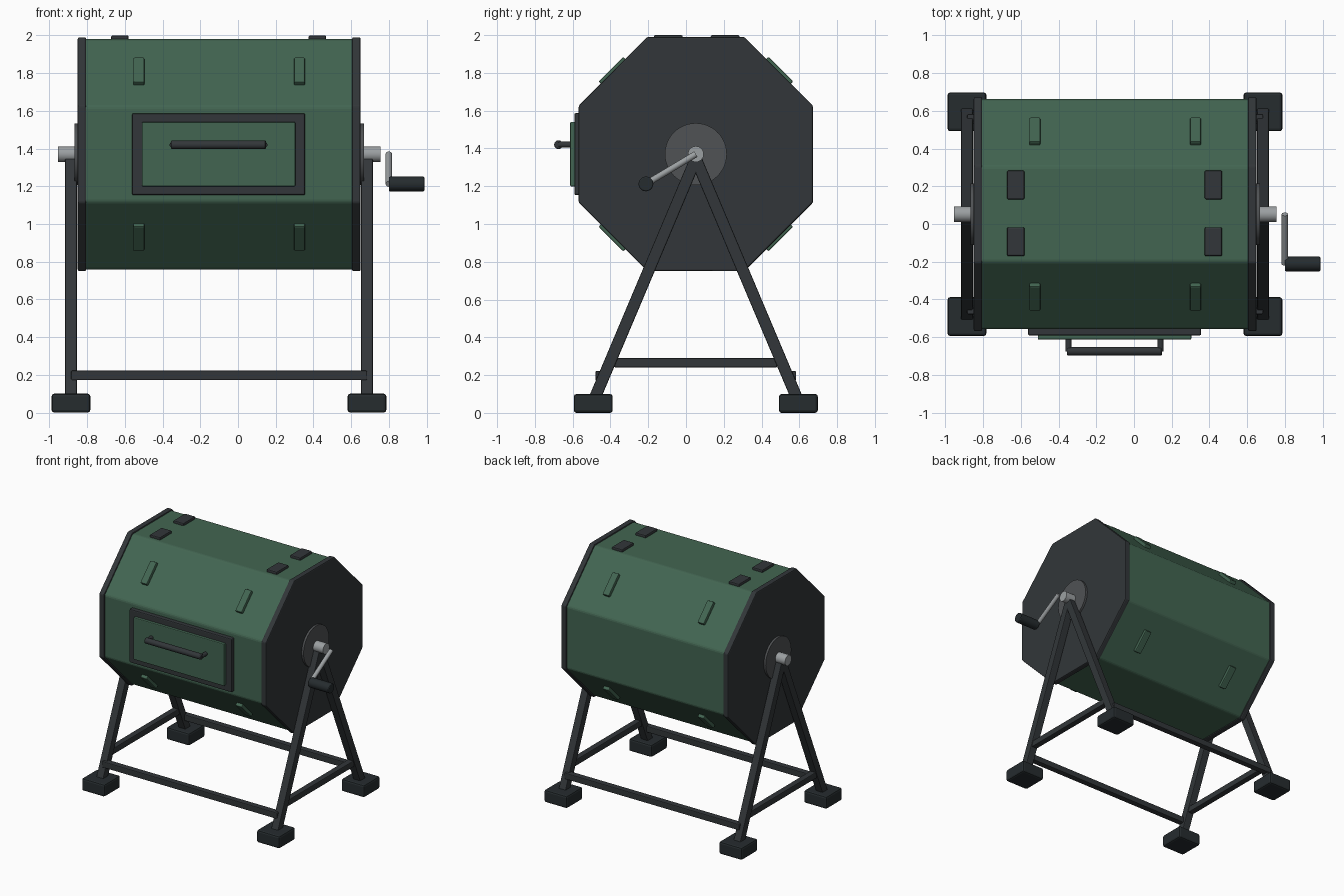
import bpy, math
from mathutils import Vector

if "Cube" in bpy.data.objects:
    bpy.data.objects.remove(bpy.data.objects["Cube"])

CX, CY, CZ = -0.10, 0.052, 1.37          # drum centre
LEG_X = (-0.886, 0.684)                  # planes of the two A-frames


def material(name, r, g, b):
    m = bpy.data.materials.new(name)
    m.diffuse_color = (r, g, b, 1)
    m.use_nodes = True
    m.node_tree.nodes["Principled BSDF"].inputs["Base Color"].default_value = m.diffuse_color
    return m


GREEN = material("green", 0.055, 0.13, 0.083)
DARK = material("dark_frame", 0.032, 0.037, 0.041)
BLACK = material("rubber", 0.019, 0.025, 0.028)
HUB = material("hub_grey", 0.08, 0.085, 0.09)
STEEL = material("steel", 0.33, 0.35, 0.36)


def finish(ob, name, mat, bevel):
    ob.name = name
    ob.data.materials.append(mat)
    if bevel:
        b = ob.modifiers.new("Bevel", 'BEVEL')
        b.width, b.segments = bevel, 2
        b.limit_method, b.angle_limit = 'ANGLE', math.radians(40)
    return ob


def box(name, mat, centre, size, bevel=0.006, rot_x=0.0):
    bpy.ops.mesh.primitive_cube_add(size=1, location=centre, rotation=(rot_x, 0, 0))
    ob = bpy.context.object
    ob.scale = size
    bpy.ops.object.transform_apply(location=False, rotation=False, scale=True)
    return finish(ob, name, mat, bevel)


def rod(name, mat, a, b, radius, sides=32, bevel=0.0):
    a, b = Vector(a), Vector(b)
    d = b - a
    bpy.ops.mesh.primitive_cylinder_add(vertices=sides, radius=radius, depth=d.length,
                                        location=(a + b) / 2)
    ob = bpy.context.object
    ob.rotation_euler = d.to_track_quat('Z', 'Y').to_euler()
    bpy.ops.object.shade_smooth_by_angle(angle=math.radians(30))
    return finish(ob, name, mat, bevel)


def octagon(name, mat, x0, x1, apothem, bevel):
    bpy.ops.mesh.primitive_cylinder_add(
        vertices=8, radius=apothem / math.cos(math.pi / 8), depth=x1 - x0)
    ob = bpy.context.object
    ob.rotation_euler = (0, 0, math.pi / 8)
    bpy.ops.object.transform_apply(rotation=True)
    ob.rotation_euler = (0, math.pi / 2, 0)
    ob.location = ((x0 + x1) / 2, CY, CZ)
    return finish(ob, name, mat, bevel)


# Octagonal drum and end plates
octagon("drum_body", GREEN, -0.82, 0.62, 0.61, 0.012)
octagon("end_plate_left", DARK, -0.85, -0.805, 0.62, 0.008)
octagon("end_plate_right", DARK, 0.605, 0.65, 0.62, 0.008)

# Hub discs and axle
rod("hub_disc_left", HUB, (-0.867, CY, CZ), (-0.84, CY, CZ), 0.164, 48)
rod("hub_disc_right", HUB, (0.64, CY, CZ), (0.667, CY, CZ), 0.164, 48)
rod("axle", STEEL, (-0.955, CY, CZ), (0.755, CY, CZ), 0.042)

# Dark pads on the top face
for x in (-0.627, 0.421):
    for y in (0.207, -0.094):
        box("top_pad", DARK, (x, y, 1.985), (0.093, 0.153, 0.03), 0.008)

# Green ribs on the four sloping faces
for x in (-0.526, 0.326):
    for sy in (-1, 1):
        for sz in (-1, 1):
            r = 0.62 * math.sqrt(0.5)
            box("drum_rib", GREEN, (x, CY + sy * r, CZ + sz * r), (0.058, 0.185, 0.032),
                0.007, -sy * sz * math.pi / 4)

# Hatch: frame, panel and handle
box("hatch_frame", DARK, (-0.103, -0.57, 1.37), (0.918, 0.042, 0.434), 0.008)
box("hatch_panel", GREEN, (-0.103, -0.59, 1.37), (0.814, 0.046, 0.342), 0.006)
rod("hatch_handle_bar", DARK, (-0.355, -0.675, 1.42), (0.148, -0.675, 1.42), 0.023, 24, 0.006)
for x in (-0.347, 0.14):
    rod("hatch_handle_post", DARK, (x, -0.60, 1.42), (x, -0.675, 1.42), 0.016, 20)

# A-frame legs, feet and side braces
for x in LEG_X:
    for s in (-1, 1):
        top, foot = Vector((x, CY, 1.345)), Vector((x, CY + s * 0.543, 0.06))
        d = foot - top
        box("stand_leg", DARK, (top + foot) / 2, (0.062, 0.062, d.length),
            0.006, math.atan2(d.y, -d.z))
        box("foot", BLACK, (x, CY + s * 0.543, 0.05), (0.206, 0.206, 0.095 + 0.005), 0.014)
    box("side_brace", DARK, (x, CY, 0.265), (0.05, 0.86, 0.05))

# Long rails joining the A-frames
for s in (-1, 1):
    box("long_rail", DARK, (CX, CY + s * 0.506, 0.197), (1.57, 0.05, 0.05))

# Crank arm and grip
rod("crank_arm", STEEL, (0.80, CY, CZ), (0.80, -0.212, 1.212), 0.017, 20)
rod("crank_grip", BLACK, (0.80, -0.212, 1.212), (0.988, -0.212, 1.212), 0.039, 28, 0.006)
